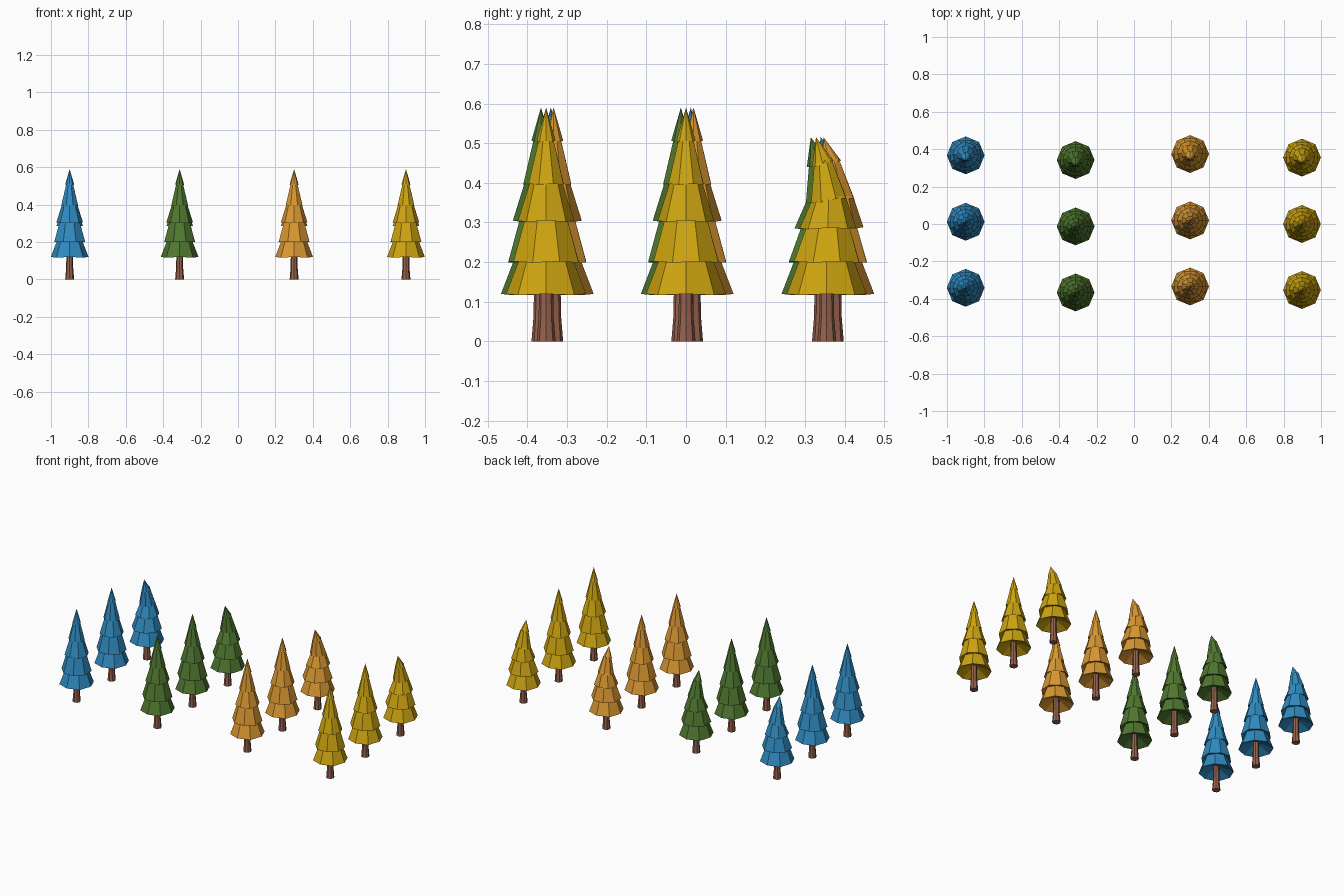
import bpy, bmesh, math

if "Cube" in bpy.data.objects:
    bpy.data.objects.remove(bpy.data.objects["Cube"])

SIDES = 8


def srgb(r, g, b):
    def lin(c):
        c /= 255
        return c / 12.92 if c <= 0.04045 else ((c + 0.055) / 1.055) ** 2.4
    return (lin(r), lin(g), lin(b), 1.0)


def material(name, rgb):
    m = bpy.data.materials.new(name)
    m.diffuse_color = srgb(*rgb)
    m.use_nodes = True
    m.node_tree.nodes["Principled BSDF"].inputs["Base Color"].default_value = m.diffuse_color
    return m


def loft(name, rings, tip, mat, loc):
    """Skin rings of (radius, z, y shift, slope, phase, jitter), close the start, end in a tip or cap."""
    bm = bmesh.new()
    loops = []
    for r, z, dy, slope, phase, jit in rings:
        loop = []
        for i in range(SIDES):
            a = 2 * math.pi * i / SIDES + phase
            y = r * math.sin(a)
            loop.append(bm.verts.new((r * math.cos(a), y + dy, z + slope * y + jit * (-1) ** i)))
        loops.append(loop)
    for a, b in zip(loops, loops[1:]):
        for i in range(SIDES):
            j = (i + 1) % SIDES
            bm.faces.new((a[i], a[j], b[j], b[i]))
    bm.faces.new(loops[0][::-1])
    if tip:
        t = bm.verts.new(tip)
        for i in range(SIDES):
            bm.faces.new((loops[-1][i], loops[-1][(i + 1) % SIDES], t))
    else:
        bm.faces.new(loops[-1])
    bmesh.ops.recalc_face_normals(bm, faces=bm.faces)
    me = bpy.data.meshes.new(name)
    bm.to_mesh(me)
    bm.free()
    me.materials.append(mat)
    ob = bpy.data.objects.new(name, me)
    ob.location = loc
    bpy.context.collection.objects.link(ob)
    return ob


# Branch tiers: (lower radius, upper radius, lower z, y shift, slope)
STRAIGHT = [(.101, .067, .118, 0, 0), (.089, .057, .200, 0, 0), (.071, .040, .303, 0, 0),
            (.048, .019, .396, 0, 0), (.024, 0, .505, 0, 0)]
BENT = [(.101, .067, .118, 0, 0), (.089, .057, .200, 0, 0), (.071, .042, .285, .003, .02),
        (.048, .023, .355, .005, .15), (.027, 0, .447, -.010, .3)]


def foliage(name, tiers, tip, mat, loc):
    # hollow underside, then stepped skirts
    rings = [(.018, .155, 0, 0, 0, 0)]
    for k, (r0, r1, z, dy, s) in enumerate(tiers):
        ph = (k % 2) * math.pi / SIDES
        rings.append((r0, z, dy, s, ph, .0015))
        if k + 1 < len(tiers):
            nz, ndy, ns = tiers[k + 1][2:]
            rings.append((r1, nz + .008, ndy, ns, ph, 0))
    return loft(name, rings, tip, mat, loc)


bark = material("brown bark", (150, 98, 78))
# colour, x position, y offset of the row
COLUMNS = [("blue", (48, 140, 194), -.90, .012), ("green", (80, 120, 48), -.312, -.013),
           ("orange", (218, 152, 50), .30, .019), ("yellow", (206, 165, 16), .898, 0)]
ROWS = [("front", -.353, False), ("middle", 0, False), ("back", .355, True)]

for colour, rgb, x, off in COLUMNS:
    mat = material(colour + " foliage", rgb)
    for row, y, bent in ROWS:
        loc = (x, y + off, 0)
        # flared trunk
        loft(f"{row}_{colour}_trunk",
             [(.024, 0, 0, 0, 0, 0), (.019, .06, 0, 0, 0, 0), (.017, .158, 0, 0, 0, 0)],
             None, bark, loc)
        # branches, with a drooping top in the back row
        foliage(f"{row}_{colour}_foliage", BENT if bent else STRAIGHT,
                (0, -.027, .515) if bent else (0, 0, .59), mat, loc)
